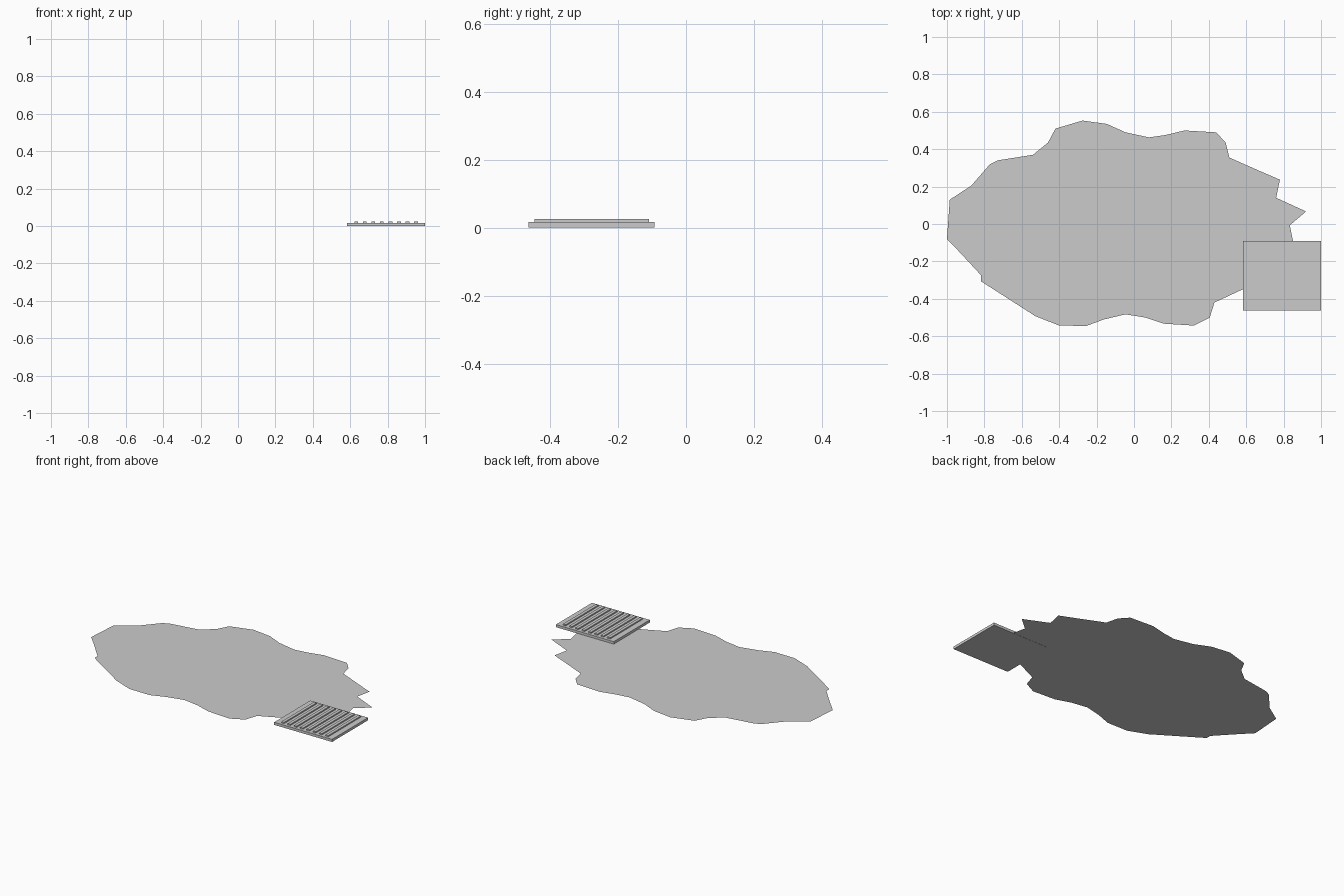
import bpy, bmesh

if "Cube" in bpy.data.objects:
    bpy.data.objects.remove(bpy.data.objects["Cube"])

def finish(name, bm):
    mesh = bpy.data.meshes.new(name)
    bm.to_mesh(mesh)
    bm.free()
    obj = bpy.data.objects.new(name, mesh)
    bpy.context.collection.objects.link(obj)
    return obj

def box(name, x0, x1, y0, y1, z0, z1):
    bm = bmesh.new()
    bmesh.ops.create_cube(bm, size=1)
    for v in bm.verts:
        v.co = ((x0 + x1) / 2 + v.co.x * (x1 - x0),
                (y0 + y1) / 2 + v.co.y * (y1 - y0),
                (z0 + z1) / 2 + v.co.z * (z1 - z0))
    return finish(name, bm)

# Flat puddle: irregular outline, clockwise from the left tip
outline = [
    (-1.0, -.08), (-.86, -.01), (-.87, .055), (-.985, .13), (-.87, .205),
    (-.73, .28), (-.77, .32), (-.73, .34), (-.54, .37), (-.46, .435),
    (-.42, .51), (-.275, .553), (-.145, .535), (-.045, .49), (.08, .463),
    (.165, .475), (.27, .5), (.44, .49), (.49, .435), (.51, .355),
    (.68, .28), (.78, .237), (.7, .197), (.76, .14), (.92, .067),
    (.833, -.007), (.85, -.09), (.83, -.16), (.74, -.22), (.71, -.29),
    (.58, -.35), (.43, -.42), (.405, -.5), (.32, -.543), (.16, -.533),
    (.06, -.5), (-.045, -.483), (-.16, -.51), (-.255, -.545), (-.4, -.543),
    (-.527, -.493), (-.54, -.41), (-.635, -.345), (-.817, -.307),
    (-.817, -.275), (-.77, -.23), (-.93, -.153),
]
bm = bmesh.new()
face = bm.faces.new([bm.verts.new((x, y, .001)) for x, y in reversed(outline)])
bmesh.ops.triangulate(bm, faces=[face])
finish("puddle", bm)

# Drain grate: slab with a row of raised bars
box("grate_slab", .584, 1.0, -.462, -.092, 0, .017)
COUNT, PITCH, WIDTH = 8, .0455, .02
for i in range(COUNT):
    x = .792 + (i - (COUNT - 1) / 2) * PITCH
    box(f"grate_bar_{i + 1}", x - WIDTH / 2, x + WIDTH / 2, -.445, -.109, .012, .025)
